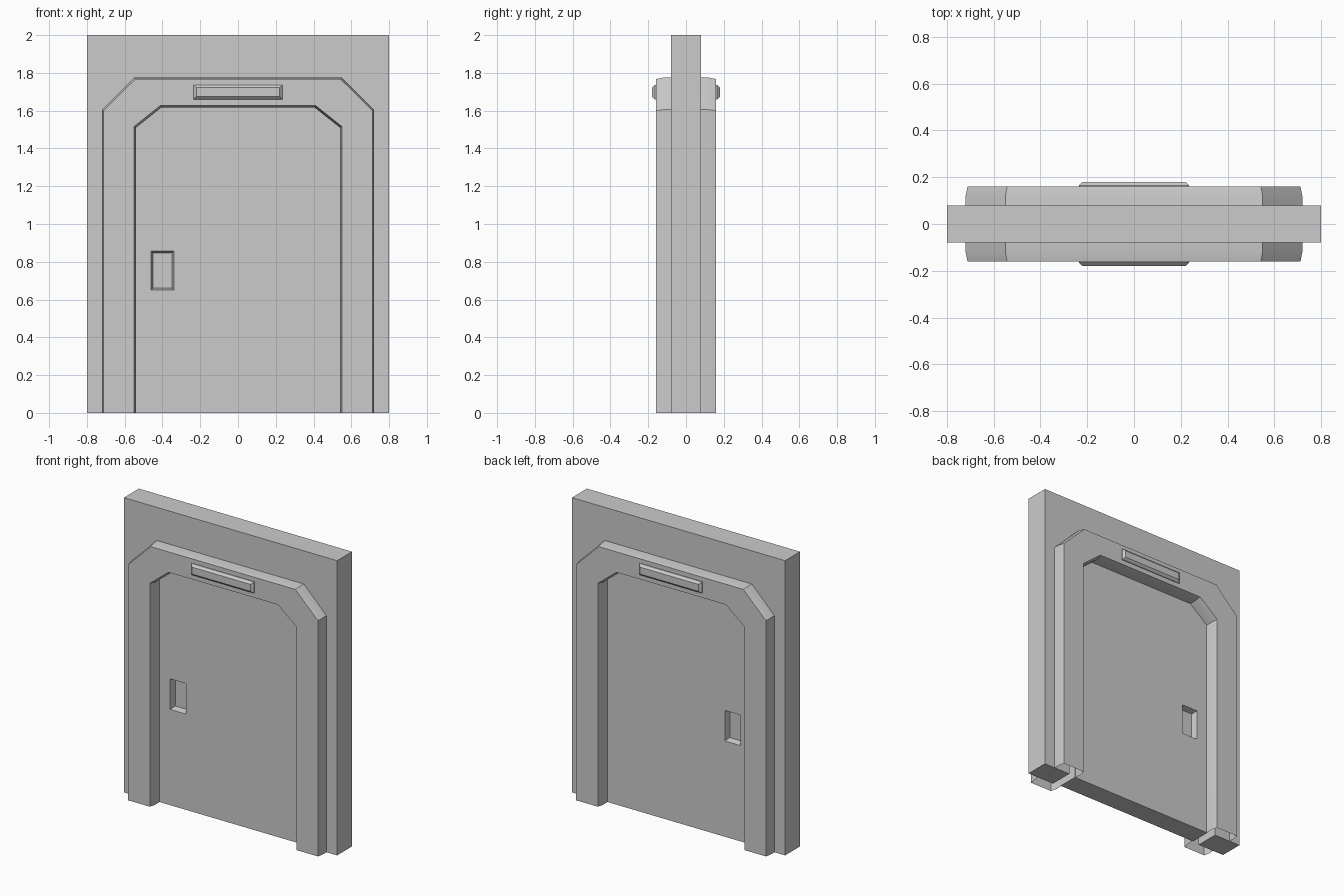
import bpy, bmesh, math

cube = bpy.data.objects.get("Cube")
if cube:
    bpy.data.objects.remove(cube, do_unlink=True)

grey = bpy.data.materials.new("plain_grey")
grey.use_nodes = True
grey.diffuse_color = (0.6, 0.6, 0.6, 1)
grey.node_tree.nodes["Principled BSDF"].inputs["Base Color"].default_value = (0.6, 0.6, 0.6, 1)


def loft(name, layers, open_base=False):
    """Join equal outlines (y, [(x, z), ...]) into a capped solid."""
    bm = bmesh.new()
    rings = [[bm.verts.new((x, y, z)) for x, z in pts] for y, pts in layers]
    for a, b in zip(rings, rings[1:]):
        for i in range(len(a)):
            j = (i + 1) % len(a)
            if open_base and a[i].co.z == 0 and a[j].co.z == 0:
                continue
            bm.faces.new((a[i], a[j], b[j], b[i]))
    bm.faces.new(rings[0])
    bm.faces.new(rings[-1])
    bmesh.ops.recalc_face_normals(bm, faces=bm.faces)
    mesh = bpy.data.meshes.new(name)
    bm.to_mesh(mesh)
    bm.free()
    mesh.materials.append(grey)
    ob = bpy.data.objects.new(name, mesh)
    bpy.context.collection.objects.link(ob)
    return ob


def arch(half):
    """Mirror a right-hand outline, from base to top, across x = 0."""
    return half + [(-x, z) for x, z in reversed(half)]


def portal(outer, inner):
    """Doorway outline: outer arch, then back along the inner arch."""
    return arch(outer) + arch(inner)[::-1]


def rect(x0, x1, z0, z1, inset=0):
    return [(x0 + inset, z0 + inset), (x1 - inset, z0 + inset),
            (x1 - inset, z1 - inset), (x0 + inset, z1 - inset)]


def select_only(ob):
    bpy.ops.object.select_all(action='DESELECT')
    ob.select_set(True)
    bpy.context.view_layer.objects.active = ob


# Wall slab with the doorway opening
wall = portal([(0.8, 0), (0.8, 2)], [(0.6, 0), (0.6, 1.54), (0.45, 1.68)])
loft("wall", [(-0.08, wall), (0.08, wall)])

# Raised door frame with softly bevelled edges, hollow at the base
body = portal([(0.72, 0), (0.72, 1.605), (0.55, 1.775)],
              [(0.54, 0), (0.54, 1.51), (0.405, 1.617)])
face = portal([(0.712, 0), (0.712, 1.6), (0.543, 1.767)],
              [(0.55, 0), (0.55, 1.516), (0.41, 1.628)])
frame = loft("door_frame", [(-0.16, face), (-0.12, body), (0.12, body), (0.16, face)], True)
select_only(frame)
bpy.ops.object.shade_smooth_by_angle(angle=math.radians(30))

# Door panel, recessed inside the frame
panel = arch([(0.545, 0), (0.545, 1.512), (0.41, 1.622)])
door = loft("door", [(-0.07, panel), (0.07, panel)])

# Both sides: tapered hand recess and raised plate above the door
for side, label in ((-1, "front"), (1, "back")):
    grip = (-0.46, -0.34, 0.65, 0.857)
    cutter = loft("recess_cutter", [(side * 0.09, rect(*grip, -0.005)),
                                    (side * 0.03, rect(*grip, 0.01))])
    cutter.hide_render = True
    select_only(door)
    cut = door.modifiers.new("hand_recess", 'BOOLEAN')
    cut.operation = 'DIFFERENCE'
    cut.solver = 'EXACT'
    cut.object = cutter
    bpy.ops.object.modifier_apply(modifier=cut.name)
    bpy.data.objects.remove(cutter, do_unlink=True)

    sign = (-0.235, 0.235, 1.66, 1.737)
    loft(label + "_sign_plate", [(side * 0.155, rect(*sign)), (side * 0.165, rect(*sign)),
                                 (side * 0.18, rect(*sign, 0.015))])
